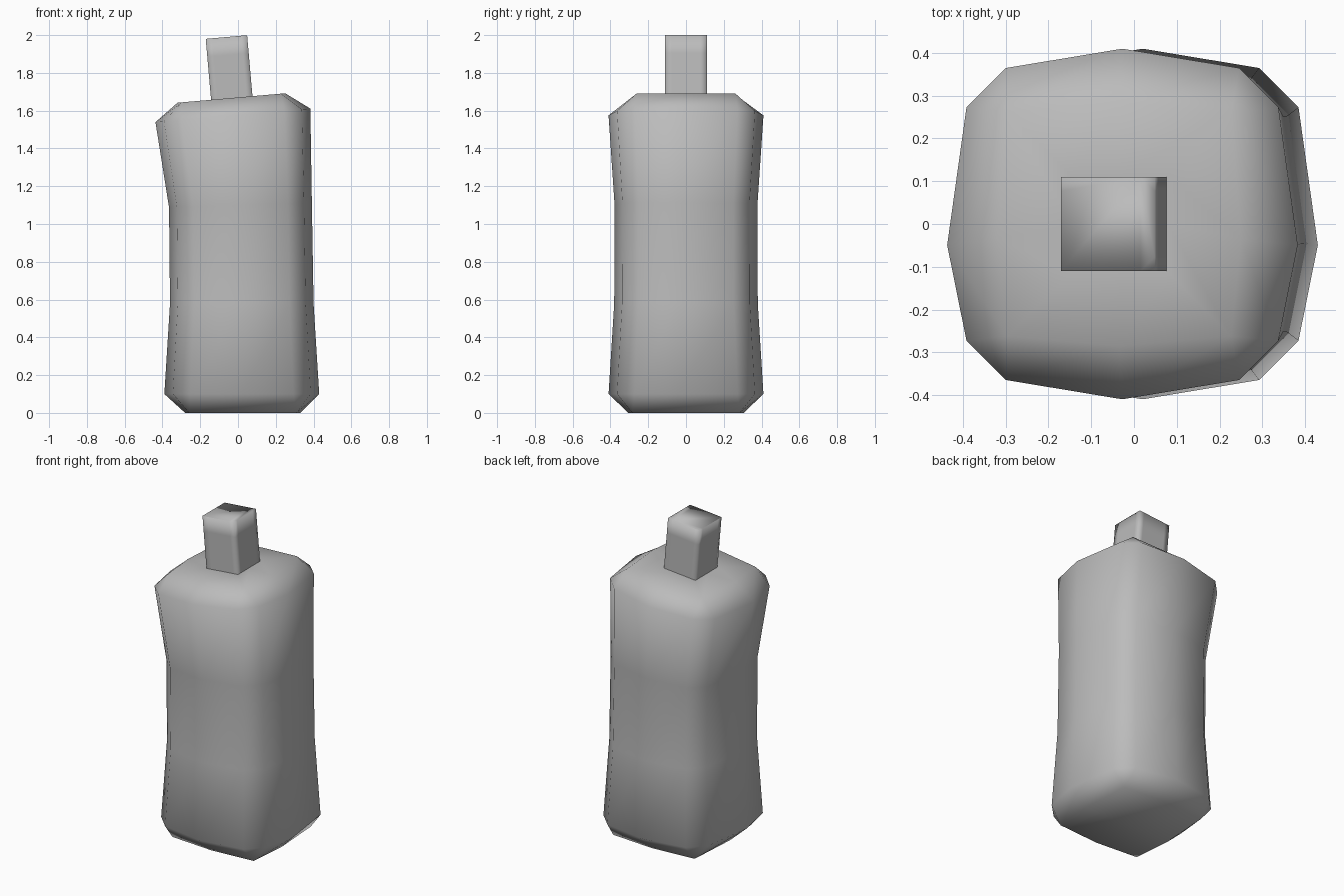
import bpy
import math
from mathutils import Matrix, Vector

cube = bpy.data.objects.get("Cube")
if cube:
    bpy.data.objects.remove(cube, do_unlink=True)

grey = bpy.data.materials.new("plain grey")
grey.use_nodes = True
grey.diffuse_color = (0.5, 0.5, 0.5, 1)
grey.node_tree.nodes["Principled BSDF"].inputs["Base Color"].default_value = (0.5, 0.5, 0.5, 1)

TILT = math.radians(5)


def loft(name, rings, cap_start=True):
    """Skin equal-length rings from bottom to top and shade them smooth."""
    n = len(rings[0])
    verts = [p for ring in rings for p in ring]
    faces = []
    for r in range(len(rings) - 1):
        for i in range(n):
            j = (i + 1) % n
            quad = [r * n + i, r * n + j, (r + 1) * n + j, (r + 1) * n + i]
            # drop points that coincide at the chamfered corners
            face = []
            for k in quad:
                if all((Vector(verts[k]) - Vector(verts[f])).length > 1e-5 for f in face):
                    face.append(k)
            if len(face) > 2:
                faces.append(face)

    def cap(start):
        loop = []
        for k in range(start, start + n):
            if not loop or (Vector(verts[k]) - Vector(verts[loop[-1]])).length > 1e-5:
                loop.append(k)
        return loop

    if cap_start:
        faces.append(cap(0)[::-1])
    faces.append(cap((len(rings) - 1) * n))
    mesh = bpy.data.meshes.new(name)
    mesh.from_pydata(verts, [], faces)
    mesh.materials.append(grey)
    obj = bpy.data.objects.new(name, mesh)
    bpy.context.collection.objects.link(obj)
    weld = obj.modifiers.new("weld coincident corners", "WELD")
    weld.merge_threshold = 0.0001
    for poly in mesh.polygons:
        poly.use_smooth = True
    return obj


def section(cx, z, half, slope, corner=None, mid_y=-0.12):
    """Bulging rounded square; a corner value pulls each corner to one point."""
    wide, narrow = (0.89, 0.665) if corner is None else (corner, corner)
    outline = [(1, mid_y), (wide, narrow), (narrow, wide), (0, 1),
               (-narrow, wide), (-wide, narrow), (-1, mid_y),
               (-wide, -narrow), (-narrow, -wide), (0, -1),
               (narrow, -wide), (wide, -narrow)]
    return [(cx + x * half, y * half, z + x * half * slope) for x, y in outline]


# Body: waisted bottle with a leaning shoulder
lean = math.tan(TILT)
loft("bottle_body", [
    section(0.025, 0, 0.305, 0, 0.93),
    section(0.02, 0.1, 0.41, 0),
    section(0.02, 0.58, 0.38, 0),
    section(0.013, 1.1, 0.378, lean * 0.4),
    section(-0.027, 1.575, 0.41, lean),
    section(-0.035, 1.667, 0.285, lean, 0.92),
    section(-0.033, 1.667, 0.112, lean, 1, 0),
])

# Neck: square stopper standing on the tilted shoulder
place = Matrix.Translation((-0.033, 0, 1.667)) @ Matrix.Rotation(-TILT, 4, "Y")
h = 0.11


def square(z):
    points = []
    for q in range(4):
        turn = Matrix.Rotation(q * math.pi / 2, 4, "Z")
        for y in (-0.7, 0.7, 1):
            points.append(tuple(place @ turn @ Vector((h, h * y, z))))
    return points


loft("bottle_neck", [square(z) for z in (-0.03, 0.23, 0.324)], cap_start=False)
